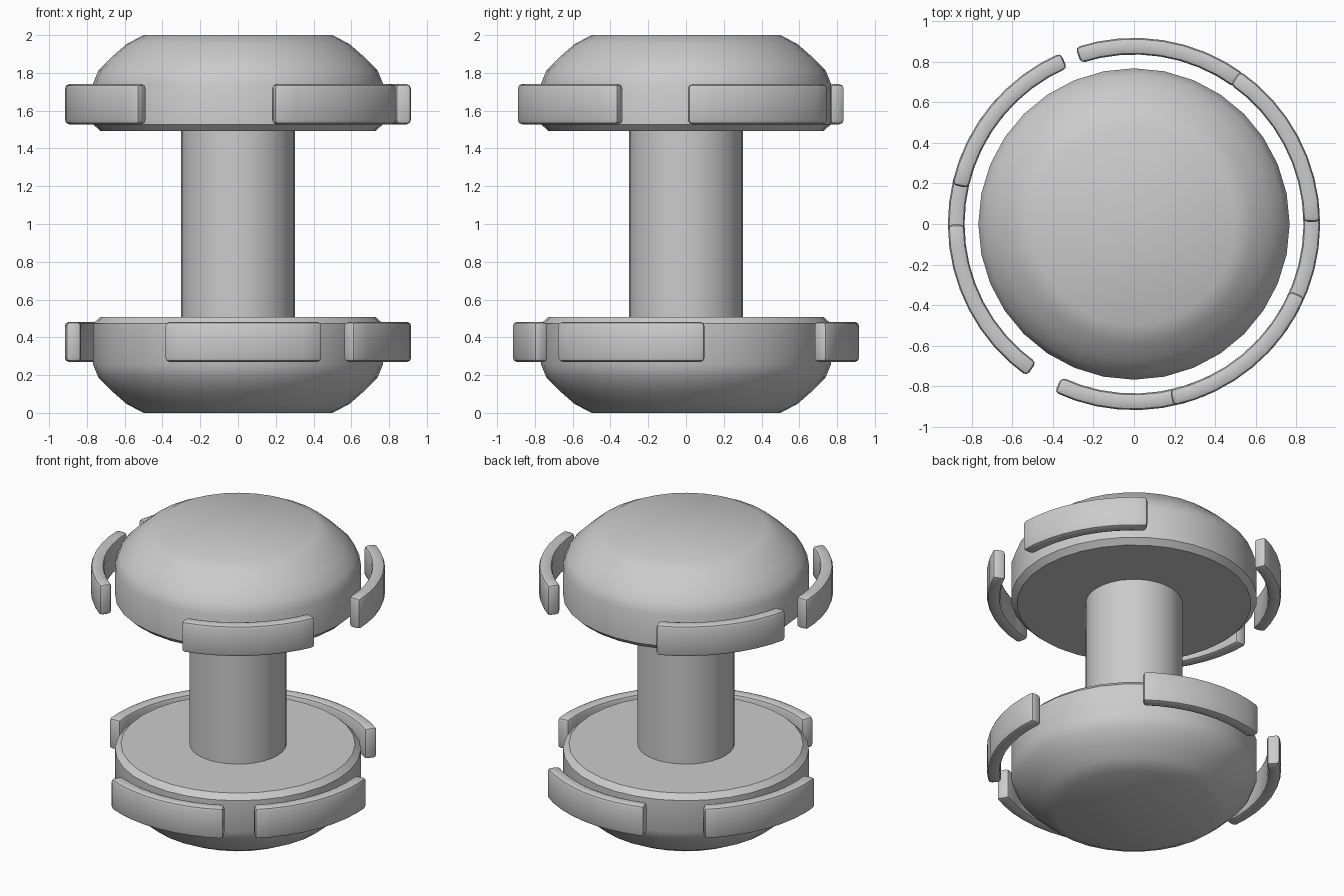
import bpy, bmesh, math

if "Cube" in bpy.data.objects:
    bpy.data.objects.remove(bpy.data.objects["Cube"])

grey = bpy.data.materials.new("light grey")
grey.diffuse_color = (0.6, 0.6, 0.6, 1)
grey.use_nodes = True
grey.node_tree.nodes["Principled BSDF"].inputs["Base Color"].default_value = grey.diffuse_color


def finish(name, bm, angle=35):
    bmesh.ops.recalc_face_normals(bm, faces=bm.faces)
    me = bpy.data.meshes.new(name)
    bm.to_mesh(me)
    bm.free()
    ob = bpy.data.objects.new(name, me)
    bpy.context.collection.objects.link(ob)
    me.materials.append(grey)
    bpy.ops.object.select_all(action='DESELECT')
    ob.select_set(True)
    bpy.context.view_layer.objects.active = ob
    bpy.ops.object.shade_smooth_by_angle(angle=math.radians(angle))
    return ob


def lathe(name, profile, sides=32):
    bm = bmesh.new()
    rings = []
    for r, z in profile:
        rings.append([bm.verts.new((r * math.cos(2 * math.pi * i / sides),
                                    r * math.sin(2 * math.pi * i / sides), z))
                      for i in range(sides)])
    for a, b in zip(rings, rings[1:]):
        for i in range(sides):
            j = (i + 1) % sides
            bm.faces.new((a[i], a[j], b[j], b[i]))
    bm.faces.new(rings[0])
    bm.faces.new(rings[-1])
    return finish(name, bm)


def plate(name, mid, z0, z1, half=27.3, r0=0.835, r1=0.917, steps=8):
    bm = bmesh.new()
    secs = []
    for i in range(steps + 1):
        a = math.radians(mid - half + 2 * half * i / steps)
        secs.append([bm.verts.new((r * math.cos(a), r * math.sin(a), z))
                     for r, z in ((r0, z0), (r1, z0), (r1, z1), (r0, z1))])
    for a, b in zip(secs, secs[1:]):
        for k in range(4):
            m = (k + 1) % 4
            bm.faces.new((a[k], a[m], b[m], b[k]))
    bm.faces.new(secs[0])
    bm.faces.new(secs[-1])
    bmesh.ops.recalc_face_normals(bm, faces=bm.faces)
    # rounded rims
    edges = [e for e in bm.edges if e.calc_face_angle() > 0.7]
    bmesh.ops.bevel(bm, geom=edges, offset=0.022, segments=2, profile=0.5,
                    affect='EDGES', clamp_overlap=True)
    return finish(name, bm)


# domed end caps, mirrored about z = 1
dome = [(0.5, 0.0), (0.59, 0.047), (0.67, 0.117), (0.738, 0.185),
        (0.767, 0.255), (0.767, 0.472), (0.73, 0.507)]
lathe("lower_cap", dome)
lathe("upper_cap", [(r, 2 - z) for r, z in dome])

# central post
lathe("post", [(0.302, 0.49), (0.302, 1.51)])

# floating curved plates; the lower set is the upper set turned
for i, mid in enumerate((28, 140.5, 207.5, 309.5)):
    plate(f"upper_plate_{i + 1}", mid, 1.528, 1.74)
    plate(f"lower_plate_{i + 1}", mid + 131.5, 0.27, 0.482)
